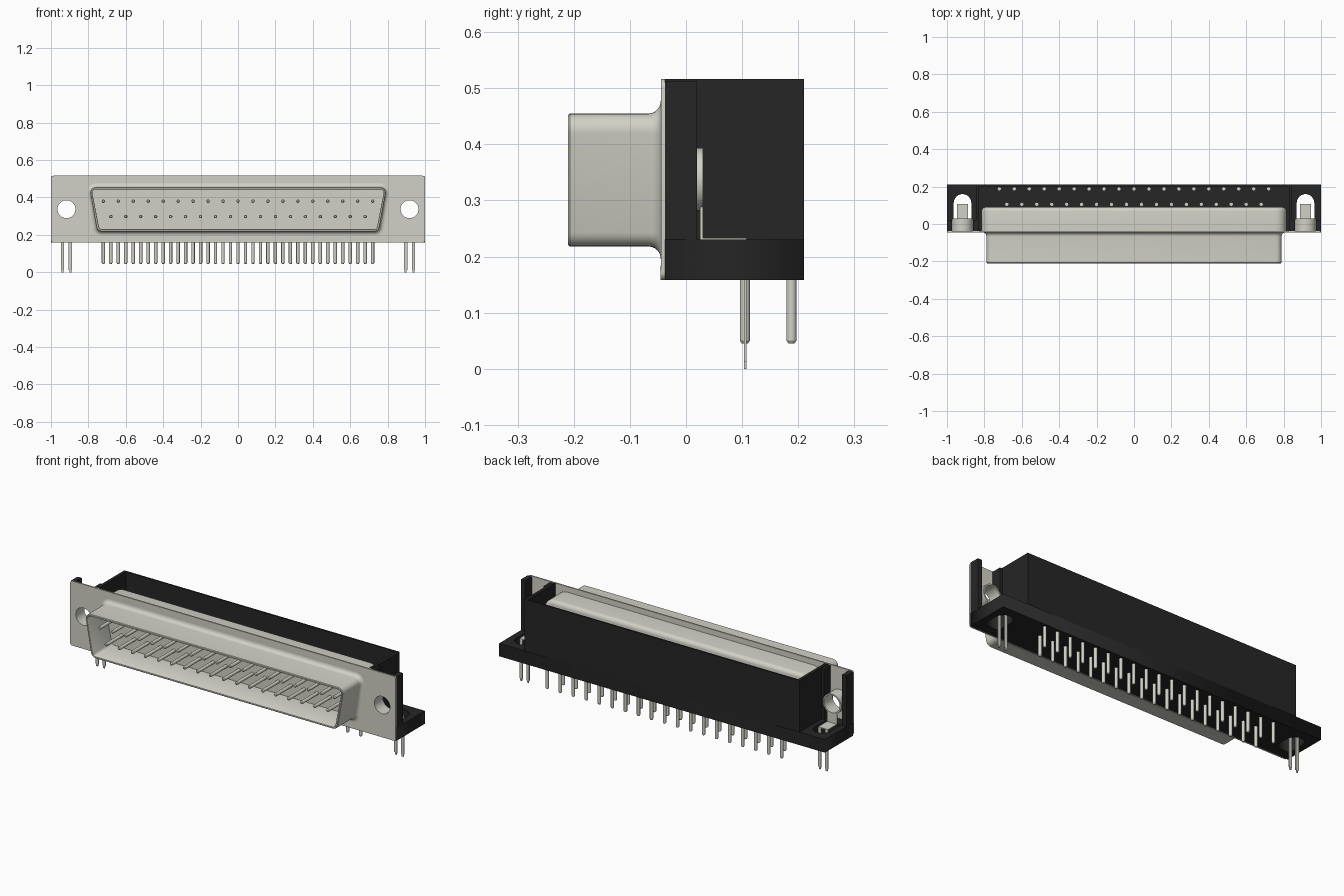
import bpy, bmesh, math
from mathutils import Matrix, Vector

if "Cube" in bpy.data.objects:
    bpy.data.objects.remove(bpy.data.objects["Cube"], do_unlink=True)


def material(name, rgb):
    m = bpy.data.materials.new(name)
    m.use_nodes = True
    m.diffuse_color = (*rgb, 1)
    b = m.node_tree.nodes["Principled BSDF"]
    b.inputs["Base Color"].default_value = (*rgb, 1)
    b.inputs["Roughness"].default_value = 0.6
    return m


METAL = material("warm grey metal", (0.644, 0.638, 0.572))
BLACK = material("black plastic", (0.020, 0.019, 0.019))
BOLT_X, BOLT_Z = 0.917, 0.337


def add(name, mesh, mat, smooth=False):
    mesh.materials.clear()
    mesh.materials.append(mat)
    ob = bpy.data.objects.new(name, mesh)
    bpy.context.collection.objects.link(ob)
    if smooth:
        bpy.ops.object.select_all(action='DESELECT')
        ob.select_set(True)
        bpy.context.view_layer.objects.active = ob
        bpy.ops.object.shade_smooth_by_angle(angle=math.radians(35))
    return ob


def from_bm(name, bm, mat, smooth=False):
    bmesh.ops.recalc_face_normals(bm, faces=bm.faces)
    me = bpy.data.meshes.new(name)
    bm.to_mesh(me)
    bm.free()
    return add(name, me, mat, smooth)


def box(bm, x0, x1, y0, y1, z0, z1):
    m = Matrix.Translation(((x0 + x1) / 2, (y0 + y1) / 2, (z0 + z1) / 2))
    bmesh.ops.create_cube(bm, size=1, matrix=m @ Matrix.Diagonal((x1 - x0, y1 - y0, z1 - z0, 1)))


def rect(x0, x1, y0, y1):
    return [(x0, y0), (x1, y0), (x1, y1), (x0, y1)]


def circle(x, y, r, n=32):
    return [(x + r * math.cos(2 * math.pi * i / n), y + r * math.sin(2 * math.pi * i / n)) for i in range(n)]


def rounded(pts, r, n=6):
    """Round every corner of a convex outline with an arc."""
    out = []
    for i, p in enumerate(pts):
        p = Vector(p)
        a = (Vector(pts[i - 1]) - p).normalized()
        b = (Vector(pts[(i + 1) % len(pts)]) - p).normalized()
        half = a.angle(b) / 2
        c = p + (a + b).normalized() * (r / math.sin(half))
        s, e = p + a * (r / math.tan(half)) - c, p + b * (r / math.tan(half)) - c
        for k in range(n + 1):
            t = math.pi / 2 - half
            u = 2 * t * k / n
            w = (s * math.sin(2 * t - u) + e * math.sin(u)) / math.sin(2 * t)
            out.append((c.x + w.x, c.y + w.y))
    return out


def plate(name, outlines, lo, hi, mat, upright=False, smooth=False):
    """Flat plate with holes; upright plates lie in xz and span y from lo to hi."""
    cu = bpy.data.curves.new(name, 'CURVE')
    cu.dimensions, cu.fill_mode, cu.extrude = '2D', 'BOTH', (hi - lo) / 2
    for pts in outlines:
        sp = cu.splines.new('POLY')
        sp.points.add(len(pts) - 1)
        for q, (x, y) in zip(sp.points, pts):
            q.co = (x, y, 0, 1)
        sp.use_cyclic_u = True
    tmp = bpy.data.objects.new(name + "_curve", cu)
    me = bpy.data.meshes.new_from_object(tmp)
    bpy.data.objects.remove(tmp)
    bpy.data.curves.remove(cu)
    mid = (lo + hi) / 2
    if upright:
        me.transform(Matrix.Translation((0, mid, 0)) @ Matrix.Rotation(math.pi / 2, 4, 'X'))
    else:
        me.transform(Matrix.Translation((0, 0, mid)))
    bm = bmesh.new()
    bm.from_mesh(me)
    bpy.data.meshes.remove(me)
    bmesh.ops.remove_doubles(bm, verts=bm.verts, dist=1e-5)
    return from_bm(name, bm, mat, smooth)


def d_outline(grow):
    """Rounded D profile in xz, grown outwards by grow."""
    t, b, z0, z1 = 0.795 + grow, 0.753 + grow, 0.218 - grow, 0.455 + grow
    return rounded([(-b, z0), (b, z0), (t, z1), (-t, z1)], 0.03 + grow)


def loft(name, rings, mat, cap_start=False):
    """Skin D profiles given as (grow, y) and close the last one."""
    bm = bmesh.new()
    loops = [[bm.verts.new((x, y, z)) for x, z in d_outline(g)] for g, y in rings]
    n = len(loops[0])
    for a, b in zip(loops, loops[1:]):
        for i in range(n):
            bm.faces.new((a[i], a[(i + 1) % n], b[(i + 1) % n], b[i]))
    bm.faces.new(loops[-1])
    if cap_start:
        bm.faces.new(loops[0])
    return from_bm(name, bm, mat, True)


def pins(name, spots, length, r, axis):
    """Round pins with slightly tapered tips, starting at spots and running along axis."""
    bm = bmesh.new()
    d = Vector(axis)
    rot = d.to_track_quat('Z', 'Y').to_matrix().to_4x4()
    tip = r * 0.6
    for s in spots:
        for off, ln, r2 in ((0, length - tip, r), (length - tip, tip, r * 0.6)):
            m = Matrix.Translation(Vector(s) + d * (off + ln / 2)) @ rot
            bmesh.ops.create_cone(bm, cap_ends=True, segments=12, radius1=r, radius2=r2, depth=ln, matrix=m)
    return from_bm(name, bm, METAL, True)


# Front flange with two bolt holes
plate("front_flange",
      [rounded(rect(-1, 1, 0.158, 0.516), 0.015)] + [circle(s * BOLT_X, BOLT_Z, 0.048) for s in (-1, 1)],
      -0.045, -0.037, METAL, upright=True, smooth=True)

# Plug shell: flared root, straight wall, rolled lip, inner wall and floor
flare = [(0.022 * (1 - math.sin(a)), -0.045 - 0.022 * (1 - math.cos(a)))
         for a in (math.pi / 2 * k / 6 for k in range(7))]
loft("plug_shell", flare + [(0, -0.207), (-0.003, -0.21), (-0.010, -0.21), (-0.012, -0.207), (-0.012, -0.047)], METAL)

# Rear shell with a rounded back edge
back = [(0.03 - 0.022 * (1 - math.cos(a)), 0.068 + 0.022 * math.sin(a))
        for a in (math.pi / 2 * k / 5 for k in range(6))]
loft("rear_shell", [(0.03, -0.037)] + back, METAL, cap_start=True)

# Housing base with a rounded slot at each end
slots = []
for s in (-1, 1):
    arc = [(s * BOLT_X + 0.047 * math.cos(math.pi * k / 12), 0.113 + 0.047 * math.sin(math.pi * k / 12))
           for k in range(13)]
    slots.append([(s * BOLT_X - 0.047, 0.02), (s * BOLT_X + 0.047, 0.02)] + arc)
plate("housing_base", [rect(-1, 1, -0.037, 0.21)] + slots, 0.158, 0.23, BLACK)

# Housing rear and side walls, open on top
bm = bmesh.new()
box(bm, -0.845, 0.845, 0.2, 0.21, 0.23, 0.516)
for s in (-1, 1):
    box(bm, *sorted((s * 0.828, s * 0.845)), -0.037, 0.2, 0.23, 0.516)
from_bm("housing_walls", bm, BLACK)

for s, side in ((1, "left"), (-1, "right")):
    # Housing ear: two prongs around the nut
    bm = bmesh.new()
    box(bm, *sorted((s * 0.845, s * 0.861)), -0.037, 0.02, 0.23, 0.512)
    box(bm, *sorted((s * 0.973, s * 1.0)), -0.037, 0.02, 0.23, 0.512)
    from_bm(side + "_ear", bm, BLACK)

    # Bolt nut
    plate(side + "_nut", [circle(s * BOLT_X, BOLT_Z, 0.056), circle(s * BOLT_X, BOLT_Z, 0.048)],
          -0.037, 0.03, METAL, upright=True, smooth=True)

    # Board lock: strip below the nut, ledge, and two legs
    bm = bmesh.new()
    x = s * BOLT_X
    box(bm, x - 0.03, x + 0.03, 0.025, 0.03, 0.228, 0.288)
    box(bm, x - 0.03, x + 0.03, 0.03, 0.108, 0.228, 0.233)
    for k in (-1, 1):
        c = x + k * 0.021
        box(bm, c - 0.009, c + 0.009, 0.103, 0.108, 0.012, 0.228)
        box(bm, c - 0.005, c + 0.005, 0.103, 0.108, 0.0, 0.012)
    from_bm(side + "_board_lock", bm, METAL)

# Contact pins in the plug and solder pins under the base, in rows of 19 and 18
PITCH = 0.08
upper = [(i - 9) * PITCH for i in range(19)]
lower = [(i - 8.5) * PITCH for i in range(18)]
pins("contact_pins", [(x, -0.045, 0.38) for x in upper] + [(x, -0.045, 0.298) for x in lower],
     0.145, 0.009, (0, -1, 0))
pins("solder_pins", [(x, 0.188, 0.231) for x in upper] + [(x, 0.105, 0.231) for x in lower],
     0.186, 0.009, (0, 0, -1))
